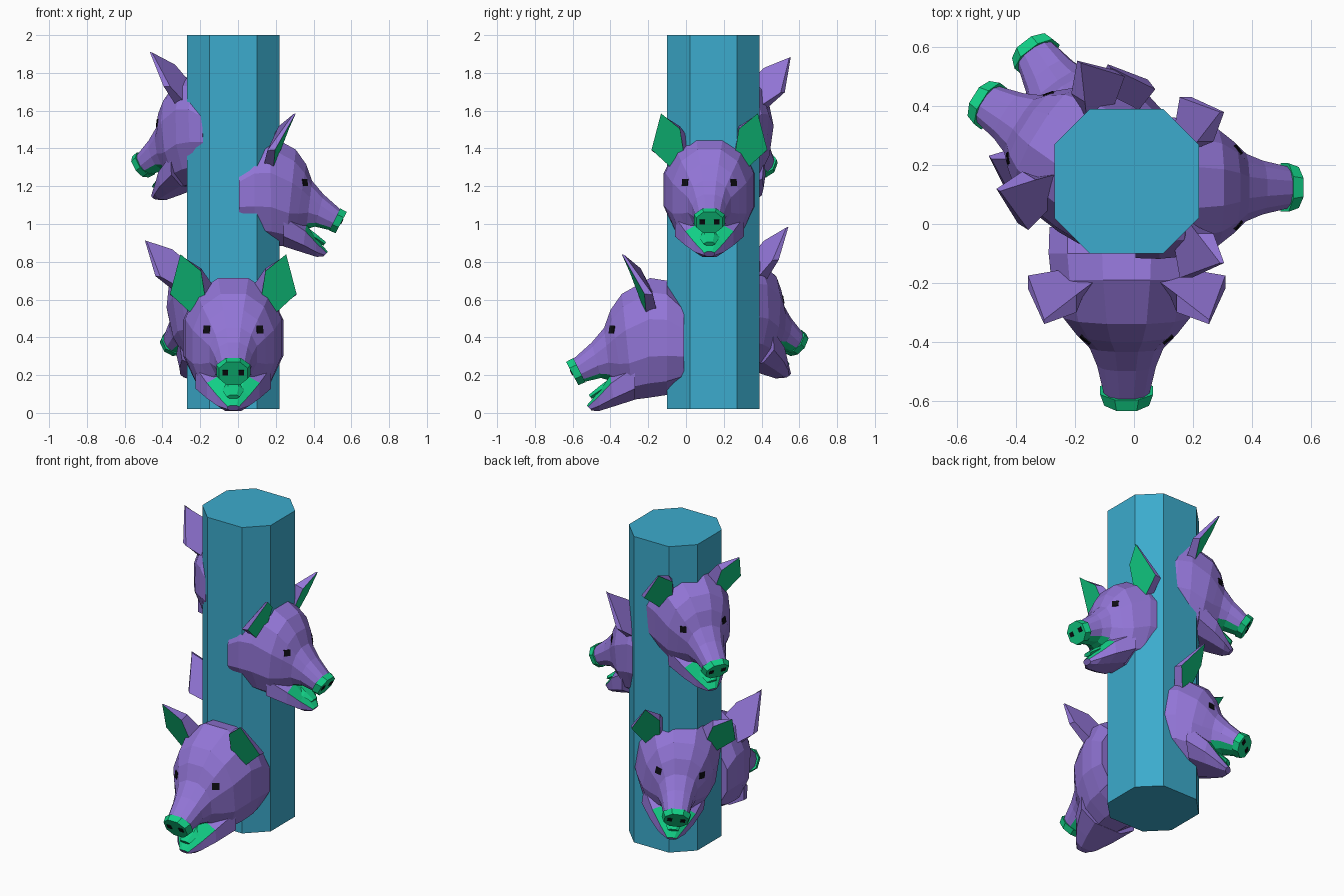
import bpy, bmesh, math
from mathutils import Vector, Matrix
from mathutils.bvhtree import BVHTree

if "Cube" in bpy.data.objects:
    bpy.data.objects.remove(bpy.data.objects["Cube"])


def material(name, rgb):
    m = bpy.data.materials.new(name)
    m.diffuse_color = (*rgb, 1)
    m.use_nodes = True
    m.node_tree.nodes["Principled BSDF"].inputs["Base Color"].default_value = m.diffuse_color
    return m


TEAL = material("teal", (0.045, 0.41, 0.61))
PURPLE = material("purple", (0.29, 0.18, 0.68))
GREEN = material("green", (0.006, 0.63, 0.24))
BLACK = material("black", (0.004, 0.004, 0.006))


def loft(sections, n, power):
    """Rings given by (top y, top z, bottom y, bottom z, half width)."""
    bm = bmesh.new()
    rings = []
    for ty, tz, by, bz, w in sections:
        ring = []
        for i in range(n):
            a = (i + 0.5) * 2 * math.pi / n
            grow = 1 / math.cos(math.pi / n) ** power
            s, c = [math.copysign(abs(f(a)) ** power, f(a)) * grow for f in (math.sin, math.cos)]
            ring.append(bm.verts.new((s * w, (ty + by) / 2 + c * (ty - by) / 2,
                                      (tz + bz) / 2 + c * (tz - bz) / 2)))
        rings.append(ring)
    for r, q in zip(rings, rings[1:]):
        for i in range(n):
            j = (i + 1) % n
            bm.faces.new((r[i], r[j], q[j], q[i]))
    bm.faces.new(rings[0])
    bm.faces.new(rings[-1])
    bmesh.ops.recalc_face_normals(bm, faces=bm.faces)
    bm.normal_update()
    return bm


def to_mesh(bm, name, mats, rule=None):
    bm.normal_update()
    if rule:
        for f in bm.faces:
            f.material_index = 1 if rule(f) else 0
    me = bpy.data.meshes.new(name)
    bm.to_mesh(me)
    for m in mats:
        me.materials.append(m)
    return me


def plates_on(bm, name, x, z, size):
    """A mirrored pair of thin black plates laid on the surface facing -y."""
    tree = BVHTree.FromBMesh(bm)
    out = bmesh.new()
    for s in (-1, 1):
        hit, nor, _, _ = tree.ray_cast(Vector((s * x, -2, z)), Vector((0, 1, 0)))
        rot = nor.to_track_quat('Z', 'Y').to_matrix().to_4x4()
        bmesh.ops.create_cube(out, size=1, matrix=Matrix.Translation(hit) @ rot
                              @ Matrix.Diagonal((size, size, 0.008, 1)))
    return to_mesh(out, name, [BLACK])


def ear(side):
    """Pointed plate: green inside, purple back."""
    front = [(.28, -.34, .84), (.335, -.22, .63), (.21, -.21, .515), (.15, -.25, .62), (.17, -.30, .75)]
    back = [(.28, -.325, .835), (.335, -.175, .625), (.19, -.15, .52), (.09, -.18, .65), (.17, -.24, .765)]
    bm = bmesh.new()
    f = [bm.verts.new((side * x, y, z)) for x, y, z in front]
    b = [bm.verts.new((side * x, y, z)) for x, y, z in back]
    inner = bm.faces.new(f)
    bm.faces.new(b)
    for i in range(5):
        j = (i + 1) % 5
        bm.faces.new((f[i], f[j], b[j], b[i]))
    bmesh.ops.recalc_face_normals(bm, faces=bm.faces)
    return to_mesh(bm, "ear", [PURPLE, GREEN], lambda fc: fc == inner)


# Octagonal pole
bm = bmesh.new()
pts = [(.245, .125), (.125, .245), (-.125, .245), (-.245, .125)]
pts += [(-x, -y) for x, y in pts]
base = bm.faces.new([bm.verts.new((x - .025, y + .145, .02)) for x, y in pts])
top = bmesh.ops.extrude_face_region(bm, geom=[base], use_keep_orig=True)["geom"]
bmesh.ops.translate(bm, vec=(0, 0, 1.98), verts=[v for v in top if isinstance(v, bmesh.types.BMVert)])
bmesh.ops.recalc_face_normals(bm, faces=bm.faces)
bpy.context.collection.objects.link(bpy.data.objects.new("pole", to_mesh(bm, "pole", [TEAL])))

# Boar head parts, modelled once facing -y
skull = loft([(-.595, .287, -.535, .165, .078), (-.50, .372, -.45, .185, .10),
              (-.434, .45, -.40, .17, .125), (-.40, .545, -.33, .11, .17),
              (-.34, .63, -.28, .07, .215), (-.19, .714, -.20, .08, .255),
              (-.10, .70, -.10, .095, .265), (-.01, .60, -.01, .14, .262)], 12, .88)
jaw = loft([(-.525, .04, -.50, .012, .03), (-.455, .12, -.46, .01, .085),
            (-.40, .20, -.38, .035, .14), (-.27, .30, -.27, .07, .20)], 8, .8)
tongue = loft([(-.515, .095, -.50, .075, .03), (-.46, .14, -.45, .10, .05),
               (-.38, .20, -.37, .14, .05)], 6, 1)
disc = loft([(-.635, .27, -.57, .147, .076), (-.597, .29, -.533, .162, .09)], 8, .9)

parts = {
    "eyes": plates_on(skull, "eyes", .14, .44, .042),
    "nostrils": plates_on(disc, "nostrils", .042, .213, .03),
    "skull": to_mesh(skull, "skull", [PURPLE, GREEN],
                     lambda f: f.normal.z < -.85 and f.calc_center_median().y < -.41),
    "jaw": to_mesh(jaw, "jaw", [PURPLE, GREEN],
                   lambda f: f.normal.z > .3 and f.calc_center_median().y < -.36),
    "tongue": to_mesh(tongue, "tongue", [GREEN]),
    "snout_disc": to_mesh(disc, "snout_disc", [GREEN]),
    "left_ear": ear(-1),
    "right_ear": ear(1),
}

# Four heads: name, position, facing angle, pitch, roll, scale
heads = [
    ("front", (-.025, -.26, .40), -90, 0, 0, 1),
    ("right", (.233, .124, 1.183), 0, 0, 0, .915),
    ("upper_back", (-.255, .265, 1.50), 148, 4, -3, .92),
    ("lower_back", (-.185, .34, .555), 127, 4, 8, .92),
]
for name, pos, facing, pitch, roll, s in heads:
    mat = (Matrix.Translation(pos)
           @ Matrix.Rotation(math.radians(facing + 90), 4, 'Z')
           @ Matrix.Rotation(math.radians(pitch), 4, 'X')
           @ Matrix.Rotation(math.radians(roll), 4, 'Y')
           @ Matrix.Scale(s, 4) @ Matrix.Translation((0, .26, -.40)))
    for part, me in parts.items():
        ob = bpy.data.objects.new(name + "_" + part, me)
        ob.matrix_world = mat
        bpy.context.collection.objects.link(ob)
